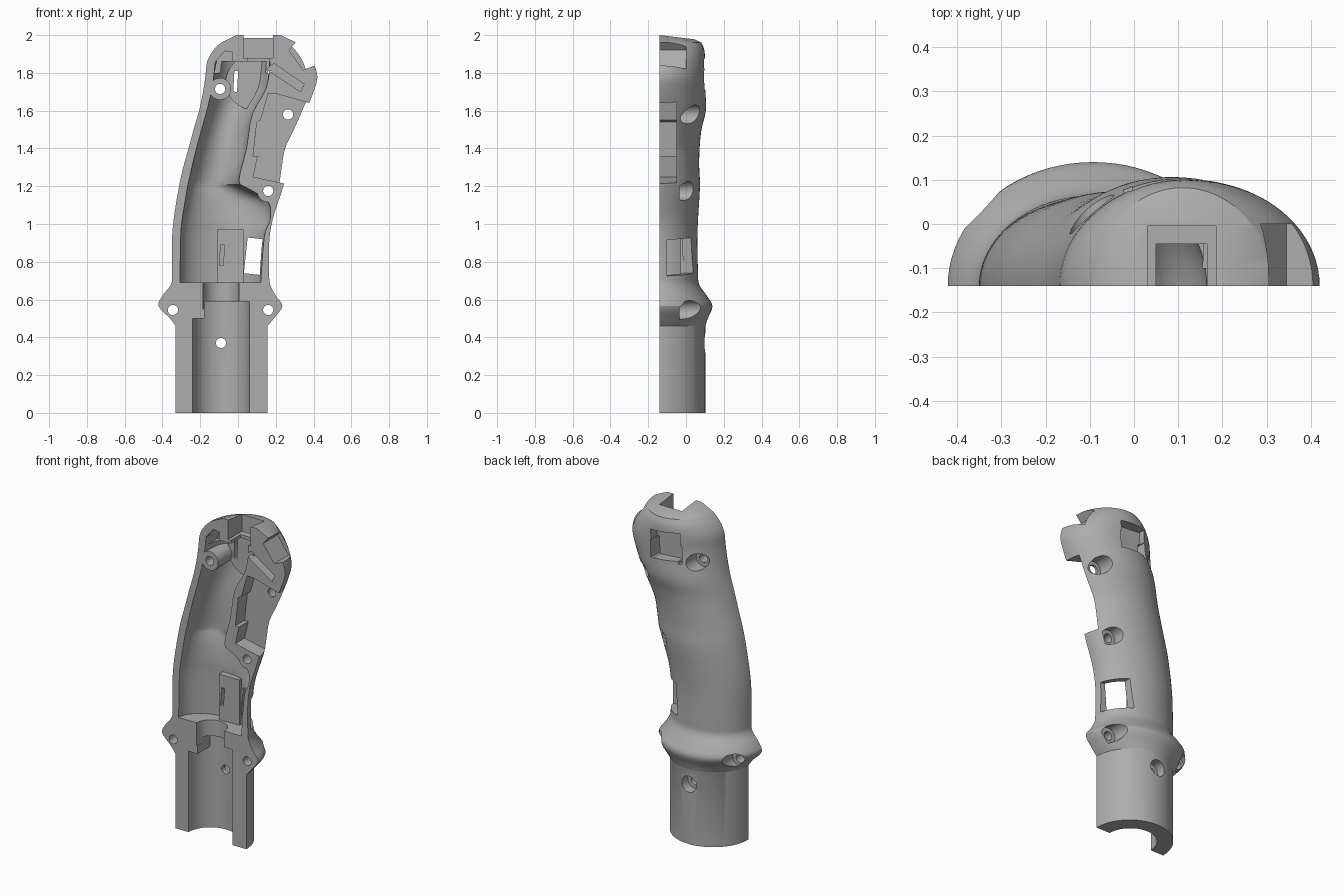
import bpy, bmesh
from math import sin, cos, pi, radians
from mathutils import Matrix, Vector

cube = bpy.data.objects.get("Cube")
if cube:
    bpy.data.objects.remove(cube, do_unlink=True)

FACE = -0.14      # flat mating plane of the half shell
FRONT = -0.3      # cutters start safely in front of it

grey = bpy.data.materials.new("grey plastic")
grey.use_nodes = True
grey.diffuse_color = (0.42, 0.42, 0.42, 1)
grey.node_tree.nodes["Principled BSDF"].inputs["Base Color"].default_value = grey.diffuse_color


def make(name, bm):
    bmesh.ops.recalc_face_normals(bm, faces=bm.faces)
    mesh = bpy.data.meshes.new(name)
    bm.to_mesh(mesh)
    bm.free()
    mesh.materials.append(grey)
    ob = bpy.data.objects.new(name, mesh)
    bpy.context.collection.objects.link(ob)
    return ob


def loft(name, rings):
    """Skin a list of closed rings and cap both ends."""
    bm = bmesh.new()
    loops = [[bm.verts.new(p) for p in ring] for ring in rings]
    n = len(loops[0])
    for a, b in zip(loops, loops[1:]):
        for i in range(n):
            j = (i + 1) % n
            bm.faces.new((a[i], a[j], b[j], b[i]))
    bm.faces.new(loops[0])
    bm.faces.new(loops[-1])
    return make(name, bm)


def prism(name, points, y0, y1):
    """Extrude an x-z outline along y."""
    return loft(name, [[(x, y, z) for x, z in points] for y in (y0, y1)])


def box(name, x0, x1, y0, y1, z0, z1, tilt=0):
    ob = prism(name, [(x0, z0), (x1, z0), (x1, z1), (x0, z1)], y0, y1)
    mid = Vector(((x0 + x1) / 2, 0, (z0 + z1) / 2))
    turn = Matrix.Translation(mid) @ Matrix.Rotation(radians(tilt), 4, "Y")
    ob.data.transform(turn @ Matrix.Translation(-mid))
    return ob


def rod(name, x, z, r, y0, y1, n=32):
    ring = [(x + r * cos(2 * pi * i / n), z + r * sin(2 * pi * i / n)) for i in range(n)]
    return prism(name, ring, y0, y1)


def cut(target, cutter):
    bpy.context.view_layer.objects.active = target
    mod = target.modifiers.new("cut", "BOOLEAN")
    mod.operation = "DIFFERENCE"
    mod.solver = "EXACT"
    mod.object = cutter
    bpy.ops.object.modifier_apply(modifier=mod.name)
    bpy.data.objects.remove(cutter, do_unlink=True)


def spline(rows, steps):
    """Catmull-Rom resampling of section rows."""
    out = []
    for i in range(len(rows) - 1):
        quad = [rows[min(max(k, 0), len(rows) - 1)] for k in range(i - 1, i + 3)]
        for s in range(steps):
            t = s / steps
            out.append([b + t * (c - a) / 2 + t * t * (a - 2.5 * b + 2 * c - d / 2)
                        + t ** 3 * (b * 3 - a - c * 3 + d) / 2 for a, b, c, d in zip(*quad)])
    return out + [rows[-1]]


def arch(z, left, right, depth, n=40):
    c, w = (left + right) / 2, (right - left) / 2
    return [(c + w * cos(pi * i / n), FACE + depth * sin(pi * i / n), z) for i in range(n + 1)]


# Outer body sections: height, left edge, right edge, depth
body = [
    (0.46, -.33, .155, .242), (0.5, -.36, .19, .255), (0.565, -.42, .235, .28),
    (0.62, -.4, .2, .25), (0.68, -.355, .17, .21), (0.74, -.35, .165, .204),
    (0.9, -.35, .165, .2), (1.03, -.34, .185, .204), (1.2, -.312, .24, .214),
    (1.3, -.29, .258, .21), (1.4, -.262, .275, .212), (1.5, -.235, .32, .222),
    (1.6, -.206, .36, .245), (1.7, -.185, .4, .243), (1.78, -.173, .42, .24),
    (1.86, -.163, .395, .241), (1.92, -.13, .35, .237), (1.96, -.09, .31, .222),
]
sections = [(0, -.33, .155, .242)] + spline(body, 4)
rings = [arch(*s) for s in sections]
# Slightly sloping flat top
rings.append([(x, y, z - 0.12 * (y - FACE)) for x, y, z in arch(2, -.01, .225, .185)])
grip = loft("grip_half_shell", rings)

# Main cavity with a thin wall
hollow = [
    (0.69, -.308, .12, .155), (0.94, -.303, .14, .15), (1.02, -.296, .17, .15),
    (1.12, -.28, .16, .16), (1.19, -.268, .05, .165), (1.23, -.26, .005, .165),
    (1.4, -.22, .045, .165), (1.58, -.17, .075, .18), (1.72, -.137, .15, .19),
    (1.86, -.12, .17, .19),
]
cavity_rings = []
for s in spline(hollow, 3):
    ring = arch(*s)
    z, left, right, _ = s
    cavity_rings.append(ring + [(left, FRONT, z), (right, FRONT, z)])
cavity = loft("cavity", cavity_rings)

# Material kept standing inside the cavity
for boss in (
    rod("upper_boss", -.095, 1.715, .058, -.5, .5),
    rod("middle_boss", .16, 1.175, .06, -.5, .5),
    rod("rear_window_pad", .08, 1.75, .145, -.005, .5),
    box("switch_pad", -.11, .03, -.03, .5, .68, .97),
):
    cut(cavity, boss)
cut(grip, cavity)

# Tube bore, neck and upper side hollow
bore_x = -.09
for r, z0, z1 in ((.15, -.1, .5), (.15, .49, .59), (.095, .55, .72)):
    n = 40
    left_lim = -.195 if z0 == .49 else -1
    ring = [(max(bore_x + r * cos(2 * pi * i / n), left_lim), FACE + r * sin(2 * pi * i / n))
            for i in range(n)]
    if left_lim > -1:
        ring = [p for p in ring if p[0] > left_lim]
    cut(grip, loft("bore", [[(x, y, z) for x, y in ring] for z in (z0, z1)]))
cut(grip, prism("upper_hollow", [(-.125, 1.8), (-.03, 1.8), (-.03, 1.91), (-.07, 1.915), (-.11, 1.87)],
                FRONT, -.02))

# Switch pocket open to the finger side
cut(grip, prism("switch_pocket", [
    (.2, 1.69), (.16, 1.69), (.12, 1.55), (.1, 1.54), (.08, 1.36), (.105, 1.36), (.08, 1.25),
    (.24, 1.215), (.6, 1.215), (.6, 1.6), (.38, 1.64)], FRONT, -.05))

# Openings: finger window, top notch, thumb slot, rear window
cut(grip, box("finger_window", .04, .4, -.1, .08, .72, .91, 6))
cut(grip, box("switch_slit", -.095, -.075, FRONT, 0, .78, .89, 4))
cut(grip, box("top_notch", .03, .185, FRONT, -.005, 1.88, 2.1))
cut(grip, box("top_passage", .05, .165, FRONT, -.045, 1.8, 1.95))
cut(grip, prism("thumb_slot", [(.31, 1.968), (.27, 1.92), (.345, 1.815), (.42, 1.845), (.5, 2)],
                FRONT, .0))
cut(grip, prism("thumb_channel", [(.15, 1.82), (.19, 1.85), (.35, 1.74), (.33, 1.7)], FRONT, .0))
cut(grip, box("rear_window", -.015, .17, .035, .4, 1.71, 1.88, 4))
for x in (-.012, .165):
    cut(grip, box("rear_slit", x - .01, x + .01, -.1, .4, 1.7, 1.81, 3))

# Screw holes with counterbores from the back
for x, z in ((-.345, .545), (.16, .545), (-.09, .37), (.16, 1.175), (.265, 1.58), (-.095, 1.715)):
    cut(grip, rod("screw_hole", x, z, .027, FRONT, .5, 24))
    seat = .04 if z < .5 else -.035
    cut(grip, rod("counterbore", x, z, .05, seat, .5, 28))

# Smooth skin with crisp cut edges
bpy.ops.object.select_all(action="DESELECT")
grip.select_set(True)
bpy.context.view_layer.objects.active = grip
bpy.ops.object.shade_smooth_by_angle(angle=radians(28))
